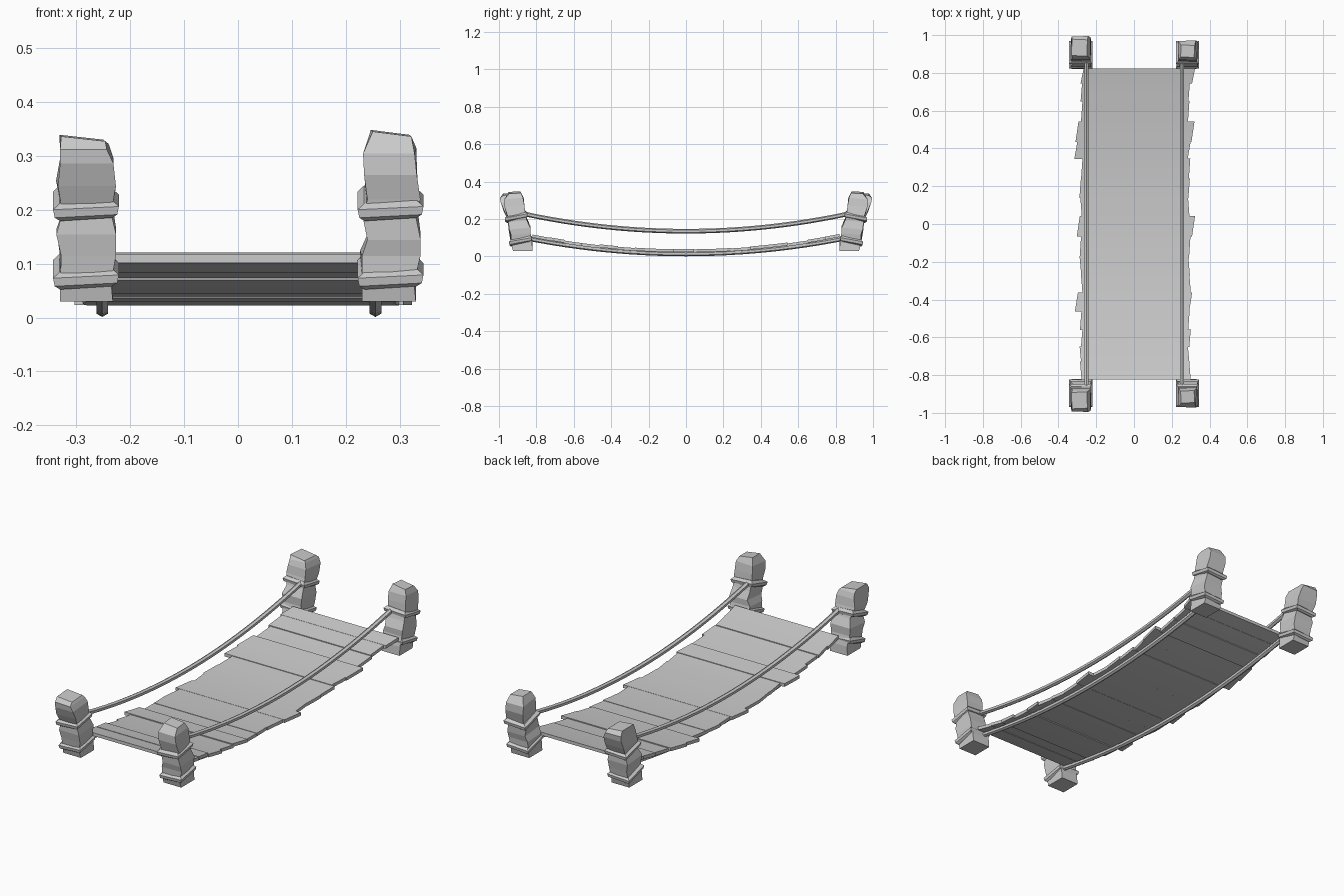
import bpy, bmesh, math, random

if "Cube" in bpy.data.objects:
    bpy.data.objects.remove(bpy.data.objects["Cube"])

random.seed(4)


def loft(name, rings):
    """Closed solid skinned through a list of equal-length point rings."""
    bm = bmesh.new()
    rows = [[bm.verts.new(p) for p in r] for r in rings]
    n = len(rows[0])
    for a, b in zip(rows, rows[1:]):
        for i in range(n):
            bm.faces.new((a[i], a[(i + 1) % n], b[(i + 1) % n], b[i]))
    bm.faces.new(rows[0])
    bm.faces.new(rows[-1])
    bmesh.ops.recalc_face_normals(bm, faces=bm.faces)
    me = bpy.data.meshes.new(name)
    bm.to_mesh(me)
    bm.free()
    ob = bpy.data.objects.new(name, me)
    bpy.context.collection.objects.link(ob)
    return ob


def sag(y, low, high, span=0.84):
    return low + (high - low) * (y / span) ** 2


# Hewn posts: z, x0, x1, inner y, outer y
LEFT = [(.03, -.33, -.232, .82, .925), (.07, -.33, -.232, .82, .935),
        (.12, -.328, -.23, .835, .94), (.16, -.337, -.226, .832, .95),
        (.20, -.326, -.232, .85, .952), (.25, -.334, -.23, .868, .972),
        (.292, -.33, -.231, .872, .99), (.318, -.33, -.24, .88, .995),
        (.333, -.328, -.25, .892, .975)]
RIGHT = [(.03, .23, .33, .82, .925), (.07, .23, .33, .82, .935),
         (.12, .23, .335, .835, .935), (.15, .24, .339, .832, .945),
         (.19, .232, .334, .848, .95), (.225, .24, .335, .862, .955),
         (.27, .234, .332, .864, .97), (.31, .232, .331, .868, .972),
         (.342, .25, .318, .885, .945)]


def post_ring(row, sy, k):
    z, x0, x1, yi, yo = row
    top = (.006, -.003, -.006, .003) if k == 8 else (.004, .004, -.006, -.006)
    if k == 0:
        top = (0, 0, 0, 0)
    tw = .004 * math.sin(k * 2.1)
    pts = [(x0 + tw, yi), (x1, yi + tw), (x1 - tw, yo), (x0, yo - tw)]
    return [(x, sy * y, z + d) for (x, y), d in zip(pts, top)]


# Lashing bands: tilted square collars with a pointed profile
def band(name, cx, cy, cz, sy):
    rings = []
    for h, half in ((-.017, .048), (-.011, .058), (.004, .061), (.015, .049)):
        rings.append([(cx + a * half, sy * (cy + b * half),
                       cz + h - b * .014 + a * b * .003)
                      for a, b in ((-1, -1), (1, -1), (1, 1), (-1, 1))])
    return loft(name, rings)


for sy, end in ((-1, "front"), (1, "back")):
    for rows, cx, side in ((LEFT, -.282, "left"), (RIGHT, .283, "right")):
        loft(f"{end}_{side}_post", [post_ring(r, sy, k) for k, r in enumerate(rows)])
        band(f"{end}_{side}_lower_band", cx, .885, .086, sy)
        band(f"{end}_{side}_upper_band", cx, .908, .213, sy)


# Sagging six-sided ropes
def rope(name, x, low, high, r=.0125):
    rings = []
    for i in range(25):
        y = -.86 + 1.72 * i / 24
        z = sag(y, low, high)
        rings.append([(x + r * math.sin(a * math.pi / 3), y,
                       z + r * math.cos(a * math.pi / 3)) for a in range(6)])
    return loft(name, rings)


for side, x in (("left", -.252), ("right", .255)):
    rope(f"{side}_handrail_rope", x, .135, .222)
    rope(f"{side}_deck_rope", x, .0135, .095)

# Deck planks: boundaries along y, a few longer skewed boards
EDGES = [-.82, -.73, -.65, -.56, -.46, -.365, -.27, -.18, -.065, .04,
         .14, .24, .345, .435, .54, .65, .745, .82]
LONG = {4: (-.305, .300), 8: (-.295, .315), 12: (-.308, .292),
        13: (-.302, .312), 16: (-.275, .315)}
for i, (y0, y1) in enumerate(zip(EDGES, EDGES[1:])):
    skew = .008 if i in LONG else random.choice((-.004, .004))
    xl, xr = LONG.get(i, (-.28 + random.uniform(-.005, .005),
                          .294 + random.uniform(-.005, .005)))
    lift = .005 if i in LONG else random.choice((0, .002, .004))
    rings = []
    for t in (0, .5, 1):
        y = y0 - .002 + (y1 - y0 + .004) * t
        top = sag(y, .034, .115, .82) + lift
        s = skew * (2 * t - 1)
        rings.append([(xl + s, y, top - .016), (xr + s, y, top - .016),
                      (xr + s, y, top), (xl + s, y, top)])
    loft(f"plank_{i + 1:02d}", rings)
